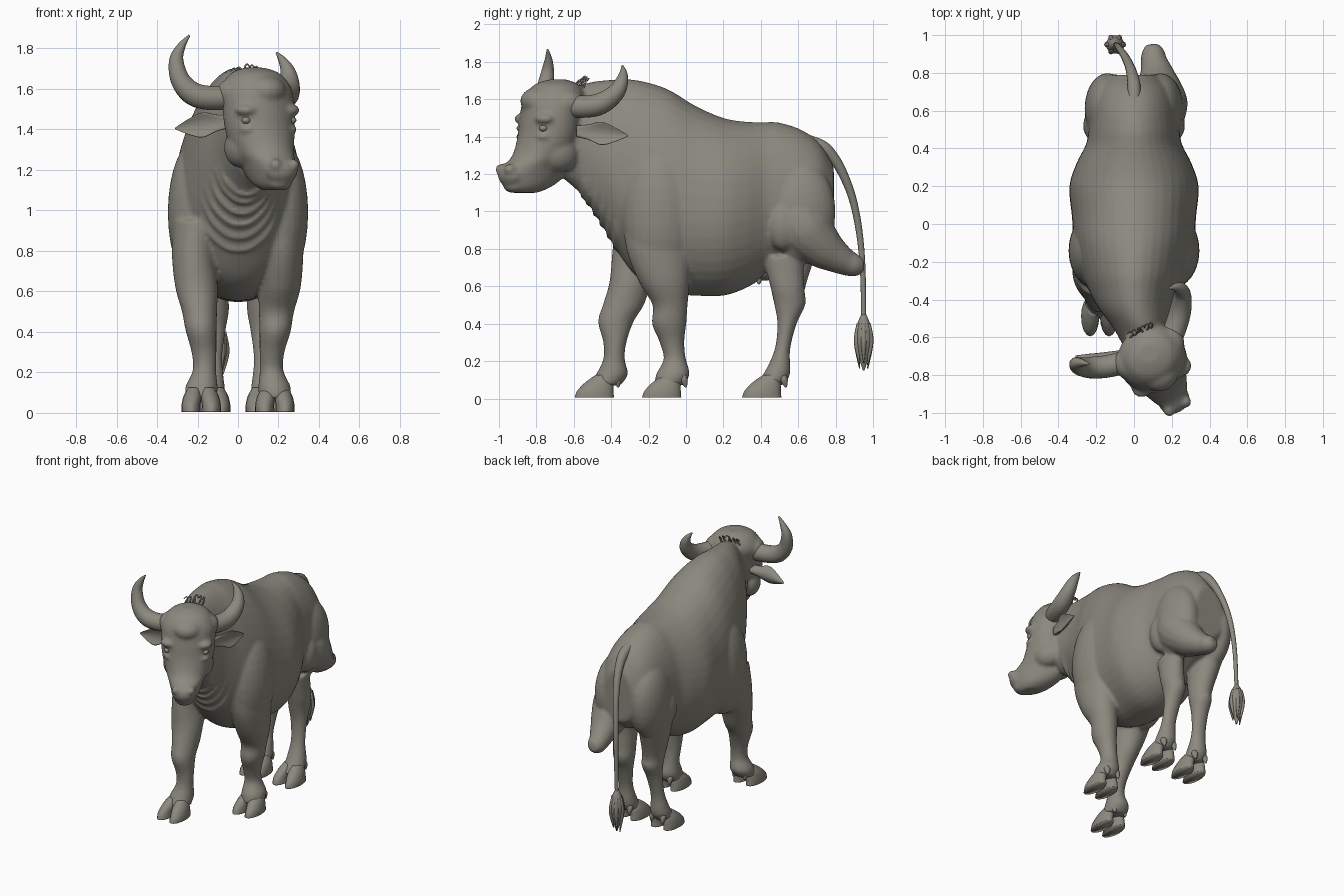
import bpy, bmesh, math, random
from mathutils import Vector, Matrix

if "Cube" in bpy.data.objects:
    bpy.data.objects.remove(bpy.data.objects["Cube"], do_unlink=True)
random.seed(4)

hide = bpy.data.materials.new("grey_olive_hide")
hide.use_nodes = True
COLOR = (0.26, 0.25, 0.21, 1)
hide.diffuse_color = COLOR
hide.node_tree.nodes["Principled BSDF"].inputs["Base Color"].default_value = COLOR

UP = Vector((0, 0, 1))
HEADING = Vector((0.47, -0.88, 0)).normalized()   # the head is turned to its left
SIDE = Vector((-HEADING.y, HEADING.x, 0))
HEAD = Vector((0.08, -0.685, 0))


def smooth_path(points, steps=5):
    """Catmull-Rom interpolation of tuples of any length."""
    out = []
    p = [points[0]] + list(points) + [points[-1]]
    for i in range(1, len(p) - 2):
        for k in range(steps):
            t = k / steps
            out.append([b + 0.5 * t * (c - a + t * (2 * a - 5 * b + 4 * c - d + t * (3 * (b - c) + d - a)))
                        for a, b, c, d in zip(*p[i - 1:i + 3])])
    return out + [list(points[-1])]


def finish(name, bm):
    bmesh.ops.recalc_face_normals(bm, faces=bm.faces)
    mesh = bpy.data.meshes.new(name)
    bm.to_mesh(mesh)
    bm.free()
    obj = bpy.data.objects.new(name, mesh)
    bpy.context.collection.objects.link(obj)
    mesh.materials.append(hide)
    mesh.shade_smooth()
    return obj


def loft(name, rings):
    bm = bmesh.new()
    rows = [[bm.verts.new(p) for p in ring] for ring in rings]
    n = len(rows[0])
    for a, b in zip(rows, rows[1:]):
        for i in range(n):
            bm.faces.new((a[i], a[(i + 1) % n], b[(i + 1) % n], b[i]))
    bm.faces.new(rows[0])
    bm.faces.new(rows[-1])
    return finish(name, bm)


def circle(n):
    return [(math.cos(2 * math.pi * i / n), math.sin(2 * math.pi * i / n)) for i in range(n)]


def column(name, stations, u=Vector((1, 0, 0)), v=Vector((0, 1, 0)), n=24):
    """Level rings: x, y, z, radius along u, radius along v."""
    return loft(name, [[Vector((x, y, z)) + u * ru * c + v * rv * s for c, s in circle(n)]
                       for x, y, z, ru, rv in smooth_path(stations)])


def tube(name, stations, n=16):
    """Round tube along x, y, z, radius."""
    path = smooth_path(stations)
    pts = [Vector(p[:3]) for p in path]
    rings, u = [], None
    for i, p in enumerate(pts):
        d = (pts[min(i + 1, len(pts) - 1)] - pts[max(i - 1, 0)]).normalized()
        u = (d.orthogonal() if u is None else u - d * u.dot(d)).normalized()
        w = d.cross(u)
        rings.append([p + (u * c + w * s) * path[i][3] for c, s in circle(n)])
    return loft(name, rings)


def blob(name, centre, radii, rot=Matrix()):
    bm = bmesh.new()
    bmesh.ops.create_uvsphere(bm, u_segments=24, v_segments=16, radius=1,
                              matrix=Matrix.Translation(centre) @ rot @ Matrix.Diagonal((*radii, 1)))
    return finish(name, bm)


def on_head(side, forward, z):
    return HEAD + SIDE * side + HEADING * forward + UP * z


def trunk_point(station, c, s):
    y, cx, zt, zm, zb, w = station
    return Vector((cx + w * c, y, zm + s * (zt - zm if s > 0 else zm - zb)))


YAW = Matrix((SIDE, -HEADING, UP)).transposed().to_4x4()
flesh = []

# Trunk and neck: y, centre x, top, widest height, bottom, half width
trunk = [(-.66, .07, 1.62, 1.4, 1.18, .12), (-.55, .04, 1.68, 1.36, 1.08, .15),
         (-.45, .01, 1.70, 1.28, .93, .195), (-.35, 0, 1.705, 1.15, .76, .24),
         (-.25, 0, 1.70, 1.08, .64, .28), (-.1, 0, 1.655, 1.03, .565, .315),
         (.05, 0, 1.565, 1, .55, .33), (.2, 0, 1.5, 1, .55, .342),
         (.32, 0, 1.48, 1.02, .59, .305), (.42, 0, 1.478, 1.04, .65, .255), (.5, 0, 1.475, 1.05, .7, .24),
         (.62, 0, 1.435, 1.05, .76, .225), (.72, 0, 1.36, 1.05, .8, .19),
         (.79, 0, 1.24, 1.03, .87, .12)]
flesh.append(loft("trunk", [[trunk_point(st, c, s) for c, s in circle(40)] for st in smooth_path(trunk)]))

# Loose skin folds under the throat
for st in smooth_path(trunk[1:4], 3)[:-1]:
    arc = [trunk_point(st, math.cos(a), math.sin(a)) for a in (3.6, 4, 4.4, 4.71, 5.02, 5.42, 5.82)]
    flesh.append(tube("throat_fold", [(*p, .004 if i in (0, 6) else .014) for i, p in enumerate(arc)], 8))

# Shoulders and haunches
for sx in (1, -1):
    flesh.append(blob("shoulder", (sx * .205, -.14, .99), (.142, .2, .36)))
    flesh.append(blob("haunch", (sx * .14, .61, 1.0), (.122, .19, .27)))
    flesh.append(blob("stifle", (sx * .19, .52, .93), (.08, .09, .14)))

# Forelegs: the right one steps forward
flesh.append(column("left_foreleg", [
    (.2, -.16, .95, .125, .18), (.213, -.145, .78, .11, .17), (.205, -.115, .62, .105, .135),
    (.19, -.085, .5, .087, .094), (.183, -.09, .4, .077, .092), (.168, -.075, .3, .062, .066),
    (.166, -.06, .21, .058, .06), (.18, -.07, .13, .08, .09), (.182, -.09, .07, .078, .078)]))
flesh.append(column("right_foreleg", [
    (-.2, -.2, .95, .125, .18), (-.217, -.245, .78, .11, .15), (-.205, -.295, .62, .105, .115),
    (-.19, -.335, .5, .087, .11), (-.183, -.375, .41, .077, .095), (-.168, -.38, .3, .062, .062),
    (-.166, -.385, .21, .058, .058), (-.18, -.395, .13, .08, .085), (-.182, -.43, .07, .078, .08)]))

# Hind legs: left lower leg stands apart from its raised thigh
lower = [(.12, .545, .58, .075, .09), (.115, .555, .5, .07, .083), (.12, .54, .4, .058, .052),
         (.13, .515, .26, .052, .042), (.135, .485, .13, .07, .072), (.135, .44, .07, .07, .075)]
flesh.append(column("left_shank", [(.12, .525, .76, .07, .11), (.12, .53, .68, .072, .1)] + lower))
flesh.append(column("right_hind_leg", [(-.14, .6, .95, .12, .18), (-.14, .56, .78, .1, .14)]
                    + [(-s[0],) + s[1:] for s in lower]))
flesh.append(tube("left_thigh", [(.14, .59, 1.0, .13), (.14, .64, .9, .145), (.13, .73, .81, .118),
                                 (.12, .8, .76, .09), (.105, .865, .725, .07),
                                 (.1, .91, .715, .062), (.095, .95, .72, .035)]))

# Head: forward, height, depth and width of each level
skull = [(0, 1.705, .05, .05), (.01, 1.675, .12, .125), (.02, 1.6, .165, .178), (.045, 1.5, .16, .182),
         (.06, 1.4, .16, .176), (.09, 1.3, .168, .15), (.14, 1.24, .182, .12),
         (.16, 1.18, .182, .1), (.185, 1.13, .135, .08), (.205, 1.1, .075, .05)]
flesh.append(column("skull", [(*on_head(0, f, z), w, d) for f, z, d, w in skull], SIDE, HEADING, 32))
flesh.append(blob("muzzle", on_head(0, .285, 1.195), (.085, .065, .065), YAW))
flesh.append(blob("chin", on_head(0, .27, 1.13), (.062, .05, .03), YAW))
flesh.append(blob("forehead", on_head(0, .1, 1.59), (.11, .115, .08), YAW))
for sx in (1, -1):
    flesh.append(blob("brow", on_head(sx * .115, .14, 1.495), (.06, .055, .032), YAW))
    flesh.append(blob("eye_bag", on_head(sx * .118, .145, 1.4), (.04, .045, .018), YAW))
    flesh.append(blob("cheek", on_head(sx * .095, .04, 1.31), (.075, .11, .1), YAW))
    flesh.append(blob("horn_boss", on_head(sx * .13, 0, 1.58), (.07, .085, .07), YAW))
    flesh.append(blob("nostril_wing", on_head(sx * .05, .315, 1.225), (.03, .035, .03), YAW))
    blob("eye", on_head(sx * .128, .155, 1.445), (.022, .024, .018), YAW)

# Fuse the flesh into one smooth skin
bm = bmesh.new()
for part in flesh:
    bm.from_mesh(part.data)
    bpy.data.objects.remove(part, do_unlink=True)
body = finish("body", bm)
remesh = body.modifiers.new("fuse", 'REMESH')
remesh.mode = 'VOXEL'
remesh.voxel_size = 0.011
remesh.use_smooth_shade = True
relax = body.modifiers.new("relax", 'SMOOTH')
relax.factor, relax.iterations = 0.5, 7

# Cloven hooves and dewclaws
for name, x, y in (("left_fore", .182, -.13), ("right_fore", -.182, -.49),
                   ("left_hind", .135, .405), ("right_hind", -.135, .405)):
    for sx in (1, -1):
        cx = x + sx * .05
        column(name + "_hoof", [(cx, y, 0.005, .048, .105), (cx, y + .005, .04, .047, .097),
                                (cx - sx * .008, y + .025, .085, .044, .075),
                                (cx - sx * .015, y + .045, .125, .028, .04)], n=16)
        tube(name + "_dewclaw", [(x + sx * .035, y + .1, .13, .02), (x + sx * .042, y + .118, .1, .022),
                                 (x + sx * .045, y + .13, .06, .005)], 10)

# Horns
tube("right_horn", [(.02, -.71, 1.57, .062), (-.12, -.75, 1.555, .06), (-.22, -.76, 1.575, .058),
                    (-.285, -.755, 1.645, .048), (-.305, -.74, 1.74, .036),
                    (-.28, -.735, 1.81, .021), (-.24, -.74, 1.865, .005)], 20)
tube("left_horn", [(.16, -.68, 1.575, .062), (.215, -.56, 1.56, .06), (.245, -.46, 1.575, .058),
                   (.255, -.38, 1.63, .048), (.245, -.345, 1.69, .036),
                   (.22, -.335, 1.74, .021), (.19, -.34, 1.78, .005)], 20)

# Ears: cupped leaves
for name, base, tip in (("right_ear", (-.04, -.69, 1.44), (-.31, -.7, 1.405)),
                        ("left_ear", (.19, -.58, 1.43), (.265, -.31, 1.405))):
    a, b = Vector(base), Vector(tip)
    face = UP.cross(b - a).normalized()
    face *= 1 if face.dot(HEADING) > 0 else -1
    leaf = smooth_path([(0, .03, .025), (.25, .042, .02), (.5, .062, .014), (.75, .04, .01), (1, .004, .004)])
    loft(name, [[a.lerp(b, t) + UP * h * c + face * (thick * s + .5 * h * c * c) for c, s in circle(20)]
                for t, h, thick in leaf])

# Tail with tuft
tube("tail", [(0, .64, 1.38, .035), (0, .73, 1.345, .035), (-.01, .79, 1.285, .03), (-.025, .84, 1.2, .025),
              (-.05, .89, 1.07, .021), (-.075, .925, .9, .018), (-.09, .945, .69, .015),
              (-.1, .95, .4, .013)], 12)
tube("tail_tuft", [(-.1, .95, .45, .014), (-.1, .95, .38, .042), (-.1, .95, .3, .048),
                   (-.1, .95, .22, .028), (-.1, .95, .15, .004)], 12)
for i in range(6):
    c, s = math.cos(i * math.pi / 3), math.sin(i * math.pi / 3)
    tube("tuft_lock", [(-.1 + .03 * c, .95 + .03 * s, .4, .012), (-.1 + .043 * c, .95 + .043 * s, .3, .015),
                       (-.1 + .025 * c, .95 + .025 * s, .17 + .02 * c, .003)], 8)

# Curls on the poll
for i in range(6):
    x, y = -.02 + .022 * i, -.6 + .01 * i
    z, r = random.uniform(1.66, 1.69), random.uniform(-.02, .02)
    tube("poll_curl", [(x, y, z - .02, .006), (x - r, y + .015, z + .02, .005),
                       (x, y + .03, z + .035, .004), (x + r, y + .02, z + .02, .003)], 6)

# Udder
blob("udder", (0, .42, .7), (.09, .09, .07))
for sx in (1, -1):
    blob("teat", (sx * .035, .39, .64), (.014, .014, .03))
